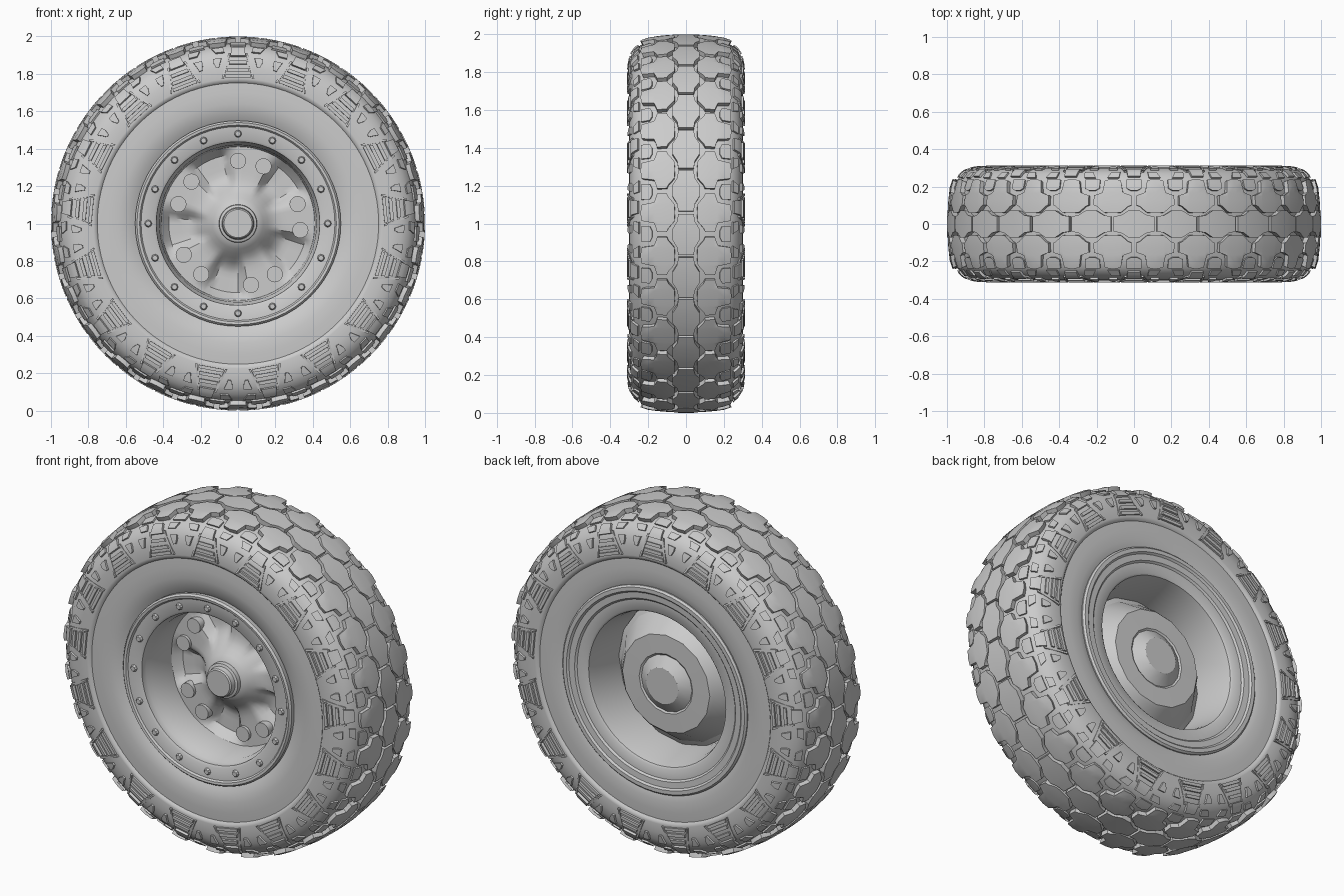
import bpy, bmesh
from math import sin, cos, pi, radians, hypot, exp
from mathutils import Vector

if "Cube" in bpy.data.objects:
    bpy.data.objects.remove(bpy.data.objects["Cube"])


def wheel_pt(r, y, a):
    # a is measured from straight up, turning towards +x
    return Vector((r * sin(a), y, 1 + r * cos(a)))


def finish(name, bm, angle=35):
    bmesh.ops.recalc_face_normals(bm, faces=bm.faces)
    me = bpy.data.meshes.new(name)
    bm.to_mesh(me)
    bm.free()
    ob = bpy.data.objects.new(name, me)
    bpy.context.collection.objects.link(ob)
    bpy.ops.object.select_all(action='DESELECT')
    ob.select_set(True)
    bpy.context.view_layer.objects.active = ob
    bpy.ops.object.shade_smooth_by_angle(angle=radians(angle))
    return ob


def lathe(bm, prof, n, closed=False):
    # spin (radius, y) points around the axle; radius 0 becomes a pole
    rings = []
    for r, y in prof:
        if r < 1e-5:
            rings.append([bm.verts.new(wheel_pt(0, y, 0))] * n)
        else:
            rings.append([bm.verts.new(wheel_pt(r, y, 2 * pi * i / n)) for i in range(n)])
    pairs = list(zip(rings, rings[1:])) + ([(rings[-1], rings[0])] if closed else [])
    for A, B in pairs:
        for i in range(n):
            j = (i + 1) % n
            vs = list(dict.fromkeys((A[i], A[j], B[j], B[i])))
            if len(vs) > 2:
                bm.faces.new(vs)


# tyre carcass: half profile from tread centre to bead
CROWN = [(.970, 0), (.969, .1), (.960, .19), (.945, .235), (.915, .27),
         (.875, .291), (.83, .299), (.775, .301)]
SIDE = [(.762, .299), (.752, .288), (.70, .291), (.64, .290), (.58, .278), (.535, .25)]
half = CROWN + SIDE
bm = bmesh.new()
lathe(bm, [(r, -y) for r, y in reversed(half)] + half[1:], 108, closed=True)
finish("tyre_carcass", bm, 40)

# arc-length lookup along the crown for placing tread
SEG = [hypot(b[0] - a[0], b[1] - a[1]) for a, b in zip(CROWN, CROWN[1:])]
SEGN = [Vector((b[1] - a[1], a[0] - b[0])).normalized() for a, b in zip(CROWN, CROWN[1:])]
VN = [SEGN[0]] + [(p + q).normalized() for p, q in zip(SEGN, SEGN[1:])] + [SEGN[-1]]


def surf(s, u, h, side, a):
    if u < 0:
        u, side = -u, -side
    i = 0
    while i < len(SEG) - 1 and u > SEG[i]:
        u -= SEG[i]
        i += 1
    t = u / SEG[i]
    p = Vector(CROWN[i]).lerp(Vector(CROWN[i + 1]), t) + VN[i].lerp(VN[i + 1], t) * h
    return wheel_pt(p.x, p.y * side, a + s)


def block(bm, rows, h, side, a, nu=3):
    # raised pad: rows of ((s0,u0),(s1,u1)) draped over the crown
    def grid(hh):
        return [[bm.verts.new(surf(p[0] + (q[0] - p[0]) * k / nu, p[1] + (q[1] - p[1]) * k / nu,
                                   hh, side, a)) for k in range(nu + 1)] for p, q in rows]
    top, bot = grid(h), grid(-.012)
    m = len(rows) - 1
    for g in (top, bot):
        for i in range(m):
            for k in range(nu):
                bm.faces.new((g[i][k], g[i][k + 1], g[i + 1][k + 1], g[i + 1][k]))
    rim = [(0, k) for k in range(nu)] + [(i, nu) for i in range(m)] + \
          [(m, k) for k in range(nu, 0, -1)] + [(i, 0) for i in range(m, 0, -1)]
    for (i, k), (j, l) in zip(rim, rim[1:] + rim[:1]):
        bm.faces.new((top[i][k], top[j][l], bot[j][l], bot[i][k]))


# tread: centre chain of hexagons and a Y-shaped lug row on each shoulder
N = 27
P = 2 * pi / N
bm = bmesh.new()
for i in range(N):
    rows = [((f * P, -w), (f * P, w)) for f, w in
            ((-.47, .040), (-.3, .046), (-.13, .070), (.13, .070), (.3, .046), (.47, .040))]
    block(bm, rows, .030, 1, i * P, 4)
finish("centre_tread", bm, 30)

bm = bmesh.new()
for i in range(N):
    for sd in (1, -1):
        a = (i + .5) * P
        rows = [((f * P, u0), (f * P, u1)) for f, u0, u1 in
                ((-.44, .100, .150), (-.36, .092, .155), (-.24, .068, .165), (-.19, .060, .225),
                 (0, .058, .232),
                 (.19, .060, .225), (.24, .068, .165), (.36, .092, .155), (.44, .100, .150))]
        block(bm, rows, .026, sd, a, 5)
        # low pad between the lug stems
        block(bm, [((f * P, u0), (f * P, .235)) for f, u0 in
                   ((.32, .19), (.42, .178), (.58, .178), (.68, .19))], .010, sd, a)
finish("shoulder_tread", bm, 30)

# sidewall relief: 17 ladder shapes with wedges between, both sides
M = 17
bm = bmesh.new()
for i in range(M):
    for sd in (1, -1):
        a = i * 2 * pi / M
        for m in (1, -1):
            # slanted leg, side wedge and upper wedge
            block(bm, [((m * .045, .295), (m * .057, .295)),
                       ((m * .098, .425), (m * .112, .425))], .012, sd, a)
            block(bm, [((m * .100, .318), (m * .150, .318)),
                       ((m * .112, .345), (m * .152, .338)),
                       ((m * .122, .368), (m * .140, .366))], .012, sd, a)
            block(bm, [((m * .085, .250), (m * .150, .250)),
                       ((m * .080, .285), (m * .130, .285))], .010, sd, a)
        # rungs and crown pad
        for u0, u1, w in ((.405, .422, .082), (.372, .390, .068), (.335, .352, .052)):
            block(bm, [((-w, u0), (-w - .006, u1)), ((w, u0), (w + .006, u1))], .011, sd, a)
        block(bm, [((-.035, .255), (-.045, .310)), ((.035, .255), (.045, .310))], .014, sd, a)
finish("sidewall_relief", bm, 30)

# rim barrel with the front clamp ring and rear lip
bm = bmesh.new()
lathe(bm, [(.53, -.22), (.550, -.265), (.550, -.285), (.540, -.296), (.526, -.294), (.518, -.284),
           (.450, -.280), (.437, -.272), (.435, -.235), (.420, -.215), (.410, -.02), (.412, .06),
           (.435, .22), (.447, .268), (.458, .276), (.515, .278), (.525, .288), (.560, .290),
           (.570, .300), (.592, .300), (.602, .290), (.600, .265), (.54, .22), (.47, .15), (.45, -.15)],
      64, closed=True)
finish("rim", bm)

# clamp ring bolts
bm = bmesh.new()
for i in range(16):
    a = i * 2 * pi / 16
    c = wheel_pt(.48, -.282, a)
    rings = [[bm.verts.new(c + Vector((r * cos(t * pi / 4), y, r * sin(t * pi / 4)))) for t in range(8)]
             for r, y in ((.020, .01), (.020, -.004), (.014, -.013))]
    for A, B in zip(rings, rings[1:]):
        for t in range(8):
            bm.faces.new((A[t], A[(t + 1) % 8], B[(t + 1) % 8], B[t]))
    bm.faces.new(rings[-1])
    bm.faces.new(rings[0])
finish("ring_bolts", bm)

# dished wheel face: five broad raised spokes with hollows between
bm = bmesh.new()
n = 80
radii = [.09, .11, .135, .16, .185, .21, .24, .27, .30, .335, .37, .40, .415]
MID = radians(12)
grid = []
for r in radii:
    dome = -.04 - .085 * exp(-((r - .09) / .075) ** 2)
    ring = []
    for i in range(n):
        a = 2 * pi * i / n
        c = cos(5 * (a - MID))
        k = max(0, min(1, (r - .17) / .08)) * max(0, min(1, (.415 - r) / .04))
        valley = max(0, min(1, .35 - 1.2 * c))
        ring.append(bm.verts.new(wheel_pt(r, dome + .055 * k * valley, a)))
    grid.append(ring)
for A, B in zip(grid, grid[1:]):
    for i in range(n):
        j = (i + 1) % n
        bm.faces.new((A[i], A[j], B[j], B[i]))
ob = finish("wheel_face", bm)

# paired studs on each spoke
bm = bmesh.new()
for i in range(5):
    for off in (-12, 12):
        c = wheel_pt(.335, -.04, MID + i * 2 * pi / 5 + radians(off))
        rings = [[bm.verts.new(c + Vector((.043 * cos(t * pi / 10), y, .043 * sin(t * pi / 10))))
                  for t in range(20)] for y in (.05, -.018)]
        for t in range(20):
            u = (t + 1) % 20
            bm.faces.new((rings[0][t], rings[0][u], rings[1][u], rings[1][t]))
        bm.faces.new(rings[0])
        bm.faces.new(rings[1])
finish("wheel_studs", bm)

# front hub cap
bm = bmesh.new()
lathe(bm, [(0, -.185), (.075, -.185), (.082, -.178), (.086, -.150), (.100, -.145), (.104, -.10), (.104, 0)], 32)
finish("hub_cap", bm)

# rear drum, low-sided as seen from the back
bm = bmesh.new()
lathe(bm, [(.414, .035), (.385, .05), (.30, .17), (.285, .185), (.175, .187), (.165, .18),
           (.115, .215), (.105, .222), (0, .222)], 16)
finish("rear_drum", bm, 25)
